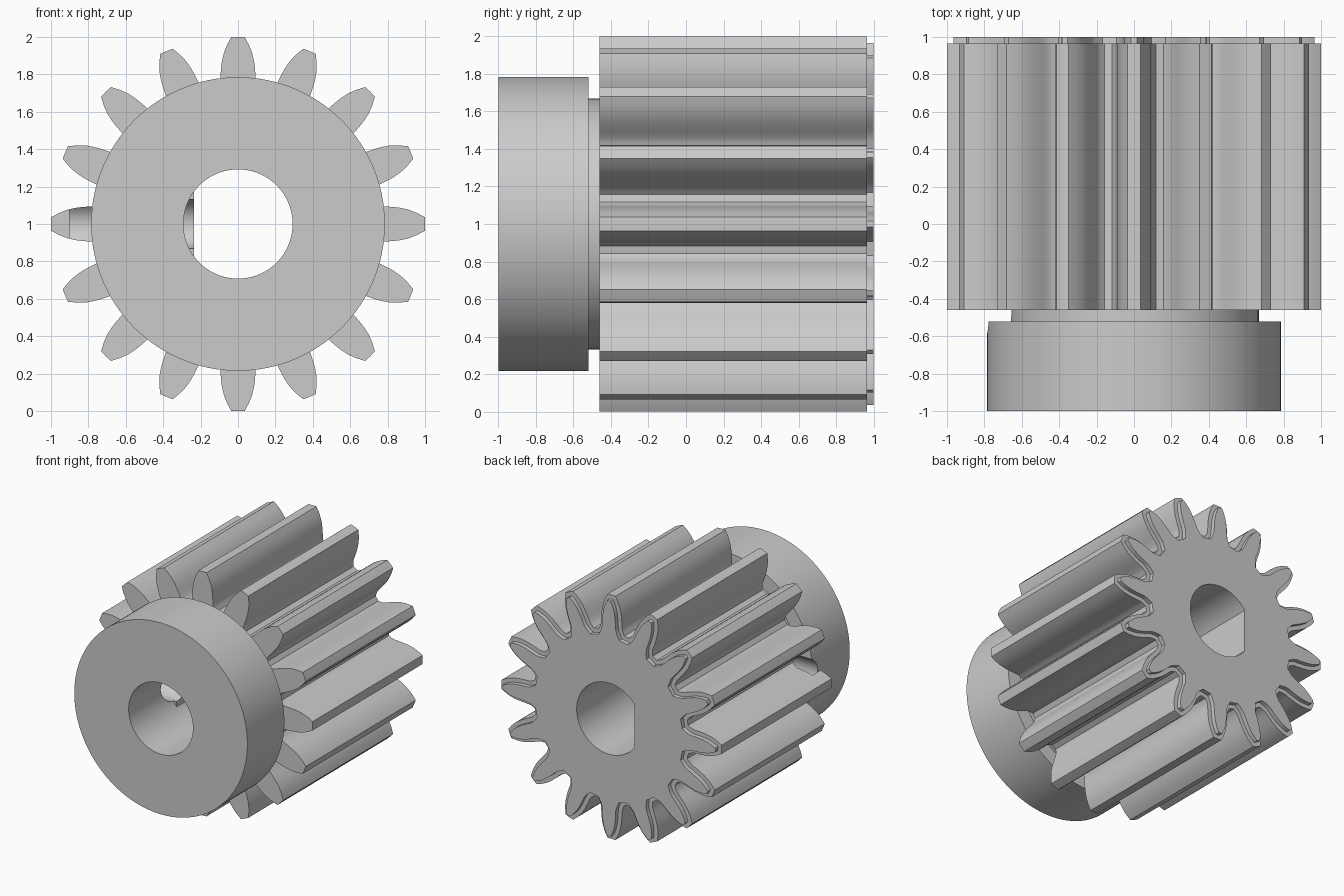
import bpy, bmesh, math
from mathutils import Vector

if "Cube" in bpy.data.objects:
    bpy.data.objects.remove(bpy.data.objects["Cube"], do_unlink=True)

TEETH = 16
PITCH = 2 * math.pi / TEETH
ROOT = 0.705

metal = bpy.data.materials.new("grey_metal")
metal.use_nodes = True
metal.diffuse_color = (0.6, 0.6, 0.6, 1)
metal.node_tree.nodes["Principled BSDF"].inputs["Base Color"].default_value = (0.6, 0.6, 0.6, 1)


def circle(r, n=96):
    return [Vector((r * math.cos(2 * math.pi * i / n), r * math.sin(2 * math.pi * i / n))) for i in range(n)]


def polar(r, a):
    return Vector((r * math.cos(a), r * math.sin(a)))


def gear_outline():
    # Half tooth: distance from the axis, half width
    half = [(0.722, 0.103), (0.745, 0.096), (0.785, 0.094), (0.83, 0.091), (0.87, 0.086),
            (0.91, 0.077), (0.955, 0.060), (0.999, 0.036)]
    floor = [polar(ROOT, -PITCH / 2), polar(ROOT, -PITCH / 2 + 0.03)]
    tooth = floor + [Vector((r, -w)) for r, w in half]
    tooth += [Vector((1, 0))] + [Vector((p.x, -p.y)) for p in reversed(tooth[1:])]
    pts = []
    for i in range(TEETH):
        c, s = math.cos(i * PITCH), math.sin(i * PITCH)
        pts += [Vector((p.x * c - p.y * s, p.x * s + p.y * c)) for p in tooth]
    return pts


def inset(pts, d):
    # Move every edge of an anticlockwise outline inward by d
    out = []
    for i, p in enumerate(pts):
        e1 = (p - pts[i - 1]).normalized()
        e2 = (pts[(i + 1) % len(pts)] - p).normalized()
        n1, n2 = Vector((-e1.y, e1.x)), Vector((-e2.y, e2.x))
        out.append(p + (n1 + n2) * d / (1 + n1.dot(n2)))
    return out


def prism(name, pts, y0, y1):
    bm = bmesh.new()
    rings = [[bm.verts.new((p.x, y, p.y + 1)) for p in pts] for y in (y0, y1)]
    for ring in rings:
        bm.faces.new(ring)
    for i in range(len(pts)):
        bm.faces.new((rings[0][i - 1], rings[0][i], rings[1][i], rings[1][i - 1]))
    bmesh.ops.recalc_face_normals(bm, faces=bm.faces)
    mesh = bpy.data.meshes.new(name)
    bm.to_mesh(mesh)
    bm.free()
    mesh.materials.append(metal)
    obj = bpy.data.objects.new(name, mesh)
    bpy.context.collection.objects.link(obj)
    return obj


def combine(target, tool, operation):
    tool.hide_render = True
    mod = target.modifiers.new("combine", "BOOLEAN")
    mod.operation, mod.solver, mod.object = operation, "EXACT", tool
    bpy.context.view_layer.objects.active = target
    bpy.ops.object.modifier_apply(modifier=mod.name)
    bpy.data.objects.remove(tool, do_unlink=True)


# Toothed body with a stepped rear rim, a narrow neck and a round hub
outline = gear_outline()
gear = prism("pinion_gear", outline, -0.46, 0.965)
combine(gear, prism("rear_step", inset(outline, 0.034), -0.3, 1.0), "UNION")
combine(gear, prism("neck", circle(0.668), -0.8, -0.36), "UNION")
combine(gear, prism("hub", circle(0.785, 128), -1.0, -0.52), "UNION")

# Shaft bore: round through the hub, with one flat side behind it
bore = prism("bore_cutter", circle(0.292), -1.2, 1.2)
flat = [Vector(p) for p in ((-0.5, -0.5), (-0.235, -0.5), (-0.235, 0.5), (-0.5, 0.5))]
combine(bore, prism("flat_cutter", flat, -0.46, 1.4), "DIFFERENCE")
combine(gear, bore, "DIFFERENCE")

# Set screw hole from the side into the bore
screw = prism("screw_cutter", circle(0.13, 48), 0.1, 0.9)
for v in screw.data.vertices:
    x, y, z = v.co
    v.co = (-y, x - 0.455, z)
combine(gear, screw, "DIFFERENCE")

for o in bpy.context.selected_objects:
    o.select_set(False)
gear.select_set(True)
bpy.context.view_layer.objects.active = gear
bpy.ops.object.shade_smooth_by_angle(angle=math.radians(28))
